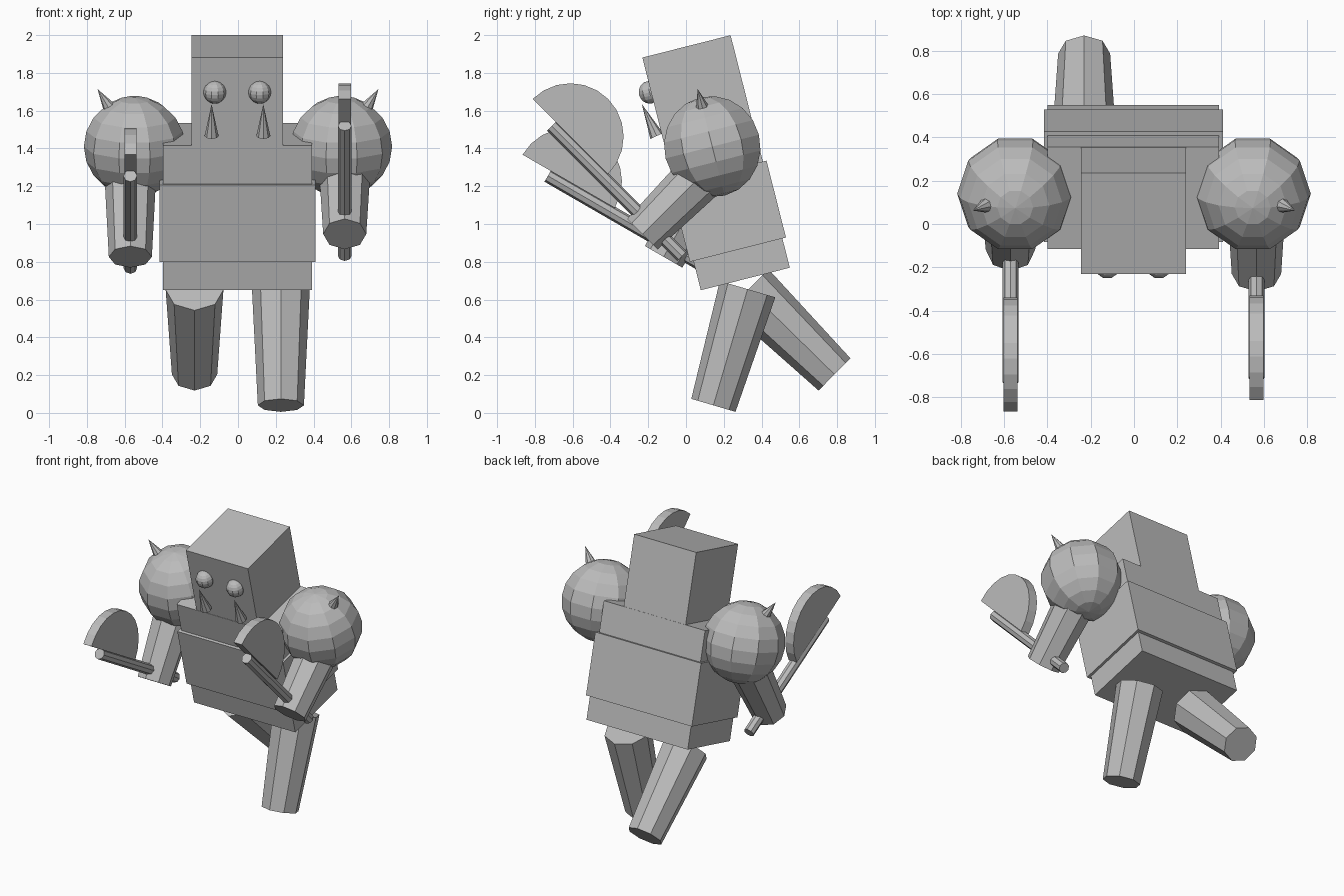
import bpy, bmesh
from math import radians, sin, cos, pi
from mathutils import Matrix, Vector

old = bpy.data.objects.get("Cube")
if old:
    bpy.data.objects.remove(old, do_unlink=True)

grey = bpy.data.materials.new("plain_grey")
grey.use_nodes = True
colour = (0.5, 0.5, 0.5, 1)
grey.diffuse_color = colour
grey.node_tree.nodes["Principled BSDF"].inputs["Base Color"].default_value = colour

LEAN = Matrix.Rotation(radians(14.2), 4, "X")
BODY = Matrix.Translation((-0.003, 0.314, 0.709)) @ LEAN


def finish(name, bm):
    bmesh.ops.recalc_face_normals(bm, faces=bm.faces)
    mesh = bpy.data.meshes.new(name)
    bm.to_mesh(mesh)
    bm.free()
    mesh.materials.append(grey)
    obj = bpy.data.objects.new(name, mesh)
    bpy.context.collection.objects.link(obj)


def block(name, width, depth, bottom, height):
    bm = bmesh.new()
    place = BODY @ Matrix.Translation((0, 0, bottom + height / 2))
    bmesh.ops.create_cube(bm, size=1, matrix=place @ Matrix.Diagonal((width, depth, height, 1)))
    finish(name, bm)


def ball(name, centre, radius, segments=10, rings=10):
    bm = bmesh.new()
    place = Matrix.Translation(centre) @ LEAN @ Matrix.Rotation(pi / 2, 4, "Z")
    bmesh.ops.create_uvsphere(bm, u_segments=segments, v_segments=rings, radius=radius, matrix=place)
    finish(name, bm)


def rod(name, start, end, r_start, r_end, sides=8):
    """Tapered rod whose corners line up with the x axis."""
    start, end = Vector(start), Vector(end)
    z = (end - start).normalized()
    y = z.cross(Vector((1, 0, 0))).normalized()
    x = y.cross(z)
    place = Matrix((x, y, z)).transposed().to_4x4()
    place.translation = (start + end) / 2
    bm = bmesh.new()
    bmesh.ops.create_cone(bm, cap_ends=True, segments=sides, radius1=r_start, radius2=r_end,
                          depth=(end - start).length, matrix=place)
    finish(name, bm)


def half_disc(name, centre, along, out, radius, thickness, steps=12):
    bm = bmesh.new()
    side = Vector((thickness / 2, 0, 0))
    arc = [centre + radius * (cos(pi * i / steps) * along + sin(pi * i / steps) * out)
           for i in range(steps + 1)]
    face = bm.faces.new([bm.verts.new(p - side) for p in arc])
    ext = bmesh.ops.extrude_face_region(bm, geom=[face])
    bmesh.ops.translate(bm, vec=2 * side,
                        verts=[g for g in ext["geom"] if isinstance(g, bmesh.types.BMVert)])
    finish(name, bm)


# Leaning stack of body blocks
block("pelvis", 0.79, 0.486, 0, 0.16)
block("torso", 0.826, 0.525, 0.16, 0.42)
block("chest", 0.79, 0.486, 0.58, 0.21)
block("head", 0.484, 0.482, 0.79, 0.48)

# Legs: one planted, one kicked back
rod("left_leg", (0.227, 0.326, 0.655), (0.227, 0.145, 0.04), 0.153, 0.122)
rod("right_leg", (-0.23, 0.329, 0.652), (-0.23, 0.786, 0.204), 0.153, 0.12)


def arm(side, sign, x, blade_yz, pitch):
    """Shoulder, spike, forearm and held axe; pitch is the forearm's rise."""
    up = Vector((0, cos(pitch), sin(pitch)))       # from hand to shoulder
    along = Vector((0, -sin(pitch), cos(pitch)))   # towards the axe head
    blade = Vector((x, *blade_yz))
    grip = blade - 0.03 * up

    shoulder = Vector((sign * 0.548, 0.139, 1.41))
    ball(side + "_shoulder", shoulder, 0.268)
    spike = LEAN.to_3x3() @ Vector((sign * 0.53, 0, 0.85)).normalized()
    rod(side + "_shoulder_spike", shoulder + 0.235 * spike, shoulder + 0.37 * spike, 0.04, 0)

    hand = grip - 0.635 * along - 0.065 * up
    rod(side + "_forearm", hand + 0.5 * up, hand, 0.137, 0.114)
    rod(side + "_axe_handle", grip - 0.865 * along, grip + 0.11 * along, 0.036, 0.036)
    half_disc(side + "_axe_blade", blade, along, up, 0.282, 0.064)


arm("left", 1, 0.565, (-0.612, 1.463), radians(45))
arm("right", -1, -0.57, (-0.621, 1.226), radians(60))

# Eyes and upward tusks on the face
for side, sign in (("left", 1), ("right", -1)):
    ball(side + "_eye", (sign * 0.119 - 0.004, -0.193, 1.697), 0.06)
    x = sign * 0.137 - 0.003
    rod(side + "_tusk", (x, -0.155, 1.466), (x, -0.234, 1.635), 0.037, 0)
